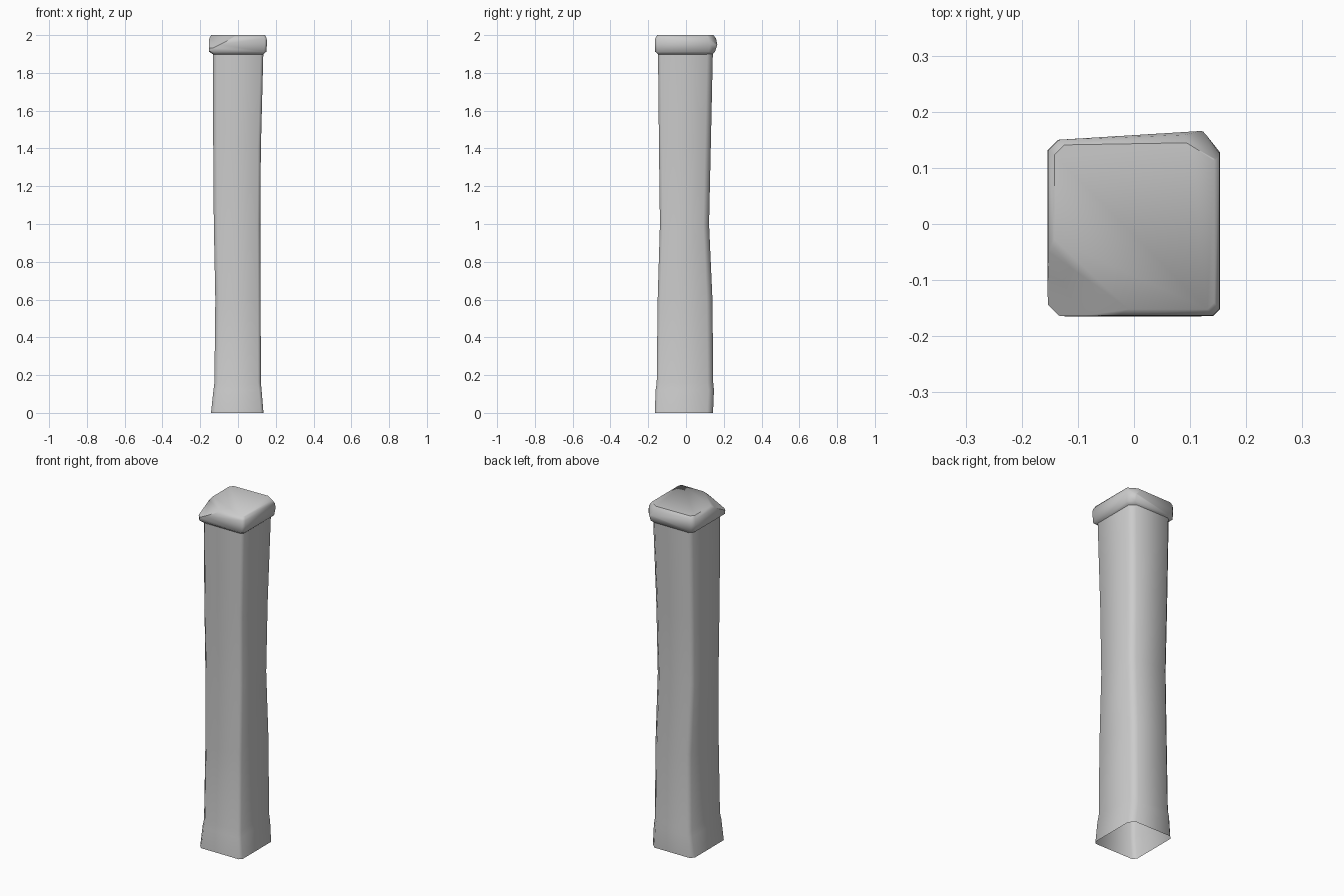
import bpy, bmesh
from mathutils import Vector

default = bpy.data.objects.get("Cube")
if default:
    bpy.data.objects.remove(default)

stone = bpy.data.materials.new("pale_grey_stone")
stone.use_nodes = True
grey = (0.6, 0.6, 0.6, 1)
stone.diffuse_color = grey
stone.node_tree.nodes["Principled BSDF"].inputs["Base Color"].default_value = grey


def ring(bm, z, x0, x1, y0, y1, cuts, skew=0):
    """Rectangle with clipped corners; skew pushes the +x end of the back out."""
    a, b, c, d = cuts
    pts = [(x0 + a, y0), (x1 - b, y0), (x1, y0 + b), (x1, y1 - c + skew / 2),
           (x1 - c, y1 + skew), (x0 + d, y1), (x0, y1 - d), (x0, y0 + a)]
    return [bm.verts.new((x, y, z)) for x, y in pts]


def loft(bm, rings):
    for low, high in zip(rings, rings[1:]):
        for i in range(len(low)):
            j = (i + 1) % len(low)
            bm.faces.new((low[i], low[j], high[j], high[i]))


def chip(bm, a, b, c):
    """Slice a corner off along the plane through three points."""
    a, b, c = Vector(a), Vector(b), Vector(c)
    normal = (b - a).cross(c - a).normalized()
    if normal.z < 0:
        normal.negate()
    geom = bm.verts[:] + bm.edges[:] + bm.faces[:]
    cut = bmesh.ops.bisect_plane(bm, geom=geom, plane_co=a, plane_no=normal, clear_outer=True)
    edges = [e for e in cut["geom_cut"] if isinstance(e, bmesh.types.BMEdge)]
    bmesh.ops.edgeloop_fill(bm, edges=edges)


def finish(bm, name, angle):
    bmesh.ops.recalc_face_normals(bm, faces=bm.faces[:])
    mesh = bpy.data.meshes.new(name)
    bm.to_mesh(mesh)
    bm.free()
    mesh.materials.append(stone)
    obj = bpy.data.objects.new(name, mesh)
    bpy.context.collection.objects.link(obj)
    bpy.ops.object.select_all(action="DESELECT")
    obj.select_set(True)
    bpy.context.view_layer.objects.active = obj
    bpy.ops.object.shade_smooth_by_angle(angle=angle)


# Hollow, slightly warped shaft with a flared foot, open underneath
bm = bmesh.new()
corners = (0.02, 0.015, 0.03, 0.02)
sections = [
    (0.0, -0.143, 0.135, -0.165, 0.143),
    (0.12, -0.13, 0.125, -0.161, 0.148),
    (0.16, -0.125, 0.121, -0.155, 0.144),
    (0.6, -0.12, 0.12, -0.15, 0.14),
    (1.0, -0.128, 0.118, -0.138, 0.122),
    (1.4, -0.131, 0.121, -0.143, 0.131),
    (1.9, -0.132, 0.134, -0.148, 0.142),
]
loft(bm, [ring(bm, *s, corners) for s in sections])
finish(bm, "pillar_shaft", 0.95)

# Cap block with softened edges and two broken corners
bm = bmesh.new()
corners = (0.02, 0.012, 0.03, 0.018)
layers = [
    (1.895, -0.128, 0.13, -0.145, 0.138, 0.0),
    (1.912, -0.153, 0.15, -0.163, 0.146, 0.008),
    (1.95, -0.154, 0.153, -0.164, 0.15, 0.016),
    (1.983, -0.152, 0.152, -0.163, 0.15, 0.01),
    (2.0, -0.142, 0.143, -0.152, 0.141, 0.004),
]
rings = [ring(bm, *s[:5], corners, s[5]) for s in layers]
loft(bm, rings)
bm.faces.new(rings[0])
bm.faces.new(rings[-1])
chip(bm, (-0.15, -0.02, 2), (0, -0.16, 2), (-0.15, -0.16, 1.925))
chip(bm, (0.085, 0.15, 2), (0.15, 0.11, 2), (0.13, 0.155, 1.955))
finish(bm, "pillar_cap", 0.9)
